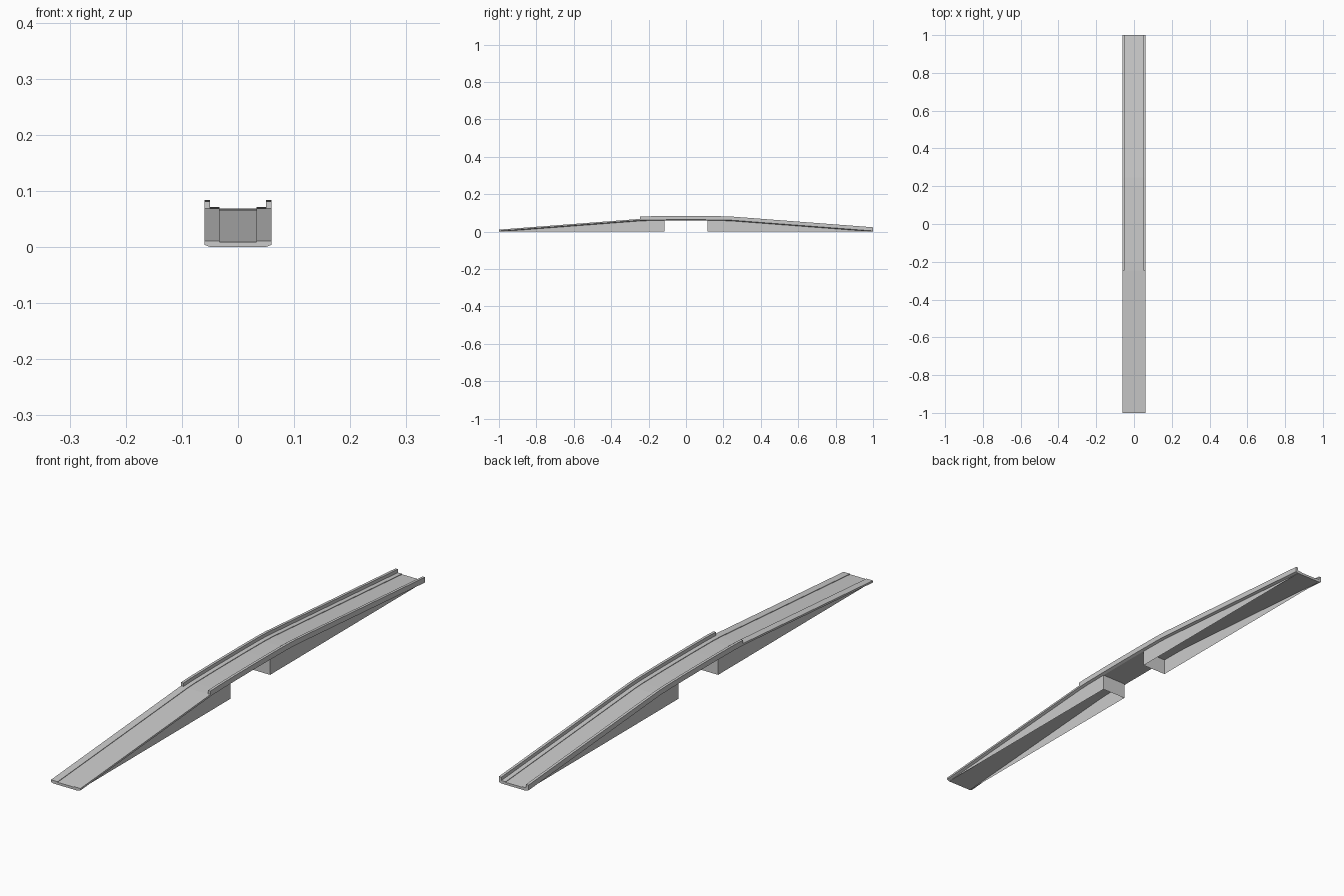
import bpy, bmesh

if "Cube" in bpy.data.objects:
    bpy.data.objects.remove(bpy.data.objects["Cube"])

# Height of the road crown line along y (half of the symmetric arch)
HALF = [(0, 0.0690), (0.1, 0.0688), (0.2, 0.0678), (0.245, 0.0662), (1, 0.009)]
PATH = [(-y, z) for y, z in HALF[:0:-1]] + HALF


def height(y):
    y = abs(y)
    for (y0, z0), (y1, z1) in zip(HALF, HALF[1:]):
        if y <= y1:
            return z0 + (z1 - z0) * (y - y0) / (y1 - y0)
    return HALF[-1][1]


def finish(name, bm):
    bmesh.ops.recalc_face_normals(bm, faces=bm.faces)
    me = bpy.data.meshes.new(name)
    bm.to_mesh(me)
    bm.free()
    ob = bpy.data.objects.new(name, me)
    bpy.context.collection.objects.link(ob)
    return ob


def sweep(name, section, stations):
    """Sweep a closed x/z section along the arch."""
    bm = bmesh.new()
    rings = [[bm.verts.new((x, y, height(y) + dz)) for x, dz in section] for y in stations]
    n = len(section)
    for a, b in zip(rings, rings[1:]):
        for i in range(n):
            j = (i + 1) % n
            bm.faces.new((a[i], a[j], b[j], b[i]))
    bm.faces.new(rings[0])
    bm.faces.new(rings[-1])
    return finish(name, bm)


# Deck with raised walkways and chamfered lower edges
right = [(0.05, -0.009), (0.06, -0.005), (0.06, 0.002), (0.033, 0.002), (0.033, 0)]
deck = right + [(-x, z) for x, z in reversed(right)]
ys = [y for y, _ in PATH]
sweep("bridge_deck", deck, ys)

# Parapets run from just before the crest to the back end
for side, s in (("left", -1), ("right", 1)):
    rail = [(s * 0.05, 0.001), (s * 0.06, 0.001), (s * 0.06, 0.0145), (s * 0.05, 0.0145)]
    sweep("parapet_" + side, rail, [y for y in ys if y > -0.3])

# Ramp abutments: thin side walls and an end wall, open underneath
for name, s in (("front", -1), ("back", 1)):
    bm = bmesh.new()
    stations = [0.115, 0.2, 0.245, 1]
    walls = []
    for x in (-0.05, 0.05):
        low = [bm.verts.new((x, s * y, 0)) for y in stations[:-1]]
        top = [bm.verts.new((x, s * y, max(0, height(y) - 0.009))) for y in stations]
        for i in range(2):
            bm.faces.new((low[i], low[i + 1], top[i + 1], top[i]))
        bm.faces.new((low[2], top[3], top[2]))
        walls.append((low[0], top[0]))
    (a, b), (c, d) = walls
    bm.faces.new((a, b, d, c))
    finish("abutment_" + name, bm)
